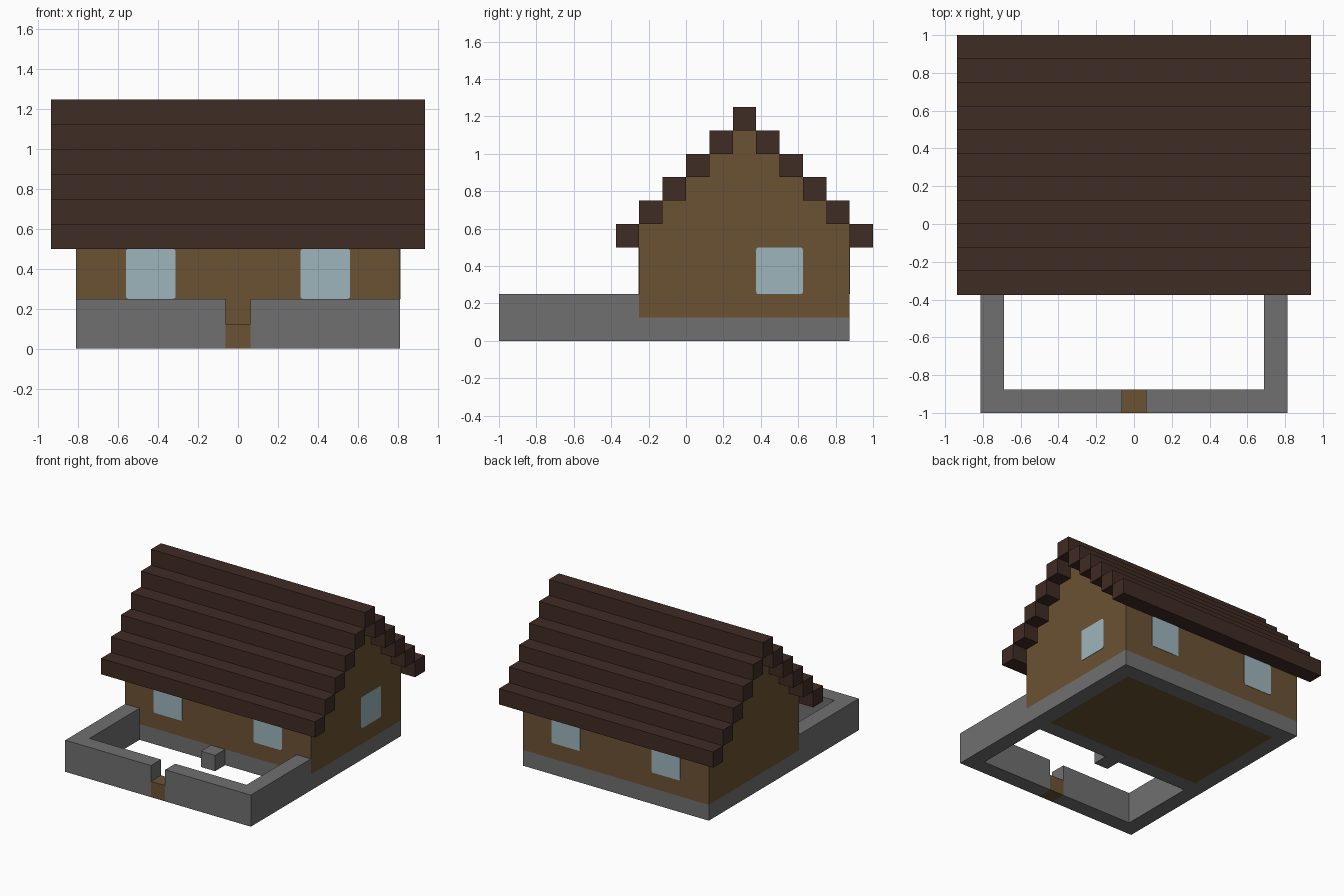
import bpy, bmesh
from math import radians
from mathutils import Matrix

U = 0.125           # block size that every part is built on
HALF = 6.5 * U      # half width of the house
FRONT, BACK = -2 * U, 7 * U
YARD = -8 * U       # front of the yard wall

cube = bpy.data.objects.get("Cube")
if cube:
    bpy.data.objects.remove(cube, do_unlink=True)


def material(name, rgb):
    m = bpy.data.materials.new(name)
    m.use_nodes = True
    m.diffuse_color = (*rgb, 1)
    bsdf = next(n for n in m.node_tree.nodes if n.type == 'BSDF_PRINCIPLED')
    bsdf.inputs["Base Color"].default_value = (*rgb, 1)
    return m


STONE = material("stone grey", (0.162, 0.162, 0.162))
WOOD = material("wall brown", (0.147, 0.084, 0.033))
ROOF = material("roof dark brown", (0.051, 0.025, 0.018))
GLASS = material("window pale blue", (0.337, 0.462, 0.497))


def finish(name, bm, mat):
    bmesh.ops.recalc_face_normals(bm, faces=bm.faces)
    mesh = bpy.data.meshes.new(name)
    bm.to_mesh(mesh)
    bm.free()
    mesh.materials.append(mat)
    obj = bpy.data.objects.new(name, mesh)
    bpy.context.collection.objects.link(obj)
    return obj


def box(name, x, y, z, mat):
    """Box from (min, max) ranges."""
    bm = bmesh.new()
    bmesh.ops.create_cube(bm, size=1)
    for v in bm.verts:
        for i, (lo, hi) in enumerate((x, y, z)):
            v.co[i] = hi if v.co[i] > 0 else lo
    return finish(name, bm, mat)


def window(name, centre, turn):
    """Thin upright pane with softened corners, facing -y before turning."""
    bm = bmesh.new()
    bmesh.ops.create_cube(bm, size=1)
    bmesh.ops.scale(bm, vec=(2 * U, 0.006, 2 * U), verts=bm.verts)
    corners = [e for e in bm.edges
               if abs(e.verts[0].co.y - e.verts[1].co.y) > 0.001]
    bmesh.ops.bevel(bm, geom=corners, offset=0.012, segments=2,
                    profile=0.5, affect='EDGES')
    bmesh.ops.transform(bm, verts=bm.verts, matrix=Matrix.Translation(centre)
                        @ Matrix.Rotation(radians(turn), 4, 'Z'))
    return finish(name, bm, GLASS)


# Foundation ring around the floor
box("foundation_front", (-HALF, HALF), (FRONT, FRONT + U), (0, U), STONE)
box("foundation_back", (-HALF, HALF), (BACK - U, BACK), (0, U), STONE)
box("floor", (U - HALF, HALF - U), (FRONT + U, BACK - U), (0, U), WOOD)
for side, s in (("left", 1), ("right", -1)):
    outer, inner = s * HALF, s * (HALF - U)
    span = (min(outer, inner), max(outer, inner))
    box("foundation_" + side, span, (FRONT + U, BACK - U), (0, U), STONE)

    # Yard wall, open at the gate
    box("yard_wall_" + side, span, (YARD + U, FRONT), (0, 2 * U), STONE)
    ends = sorted((s * U / 2, outer))
    box("yard_wall_front_" + side, ends, (YARD, YARD + U), (0, 2 * U), STONE)

    # Front and back windows
    x = s * 3.5 * U
    window("front_window_" + side, (x, FRONT, 3 * U), 0)
    window("back_window_" + side, (x, BACK, 3 * U), 180)

# Gate and doorstep
box("gate", (-U / 2, U / 2), (YARD, YARD + U), (0, U), WOOD)
box("doorstep", (-U / 2, U / 2), (FRONT - U, FRONT), (0, U), STONE)

# House body with stepped gables, extruded across the width
profile = [(FRONT, U)]
for i in range(5):
    z = (5 + i) * U
    profile += [(FRONT + i * U, z), (FRONT + (i + 1) * U, z)]
profile[-1:] = []
middle = (FRONT + BACK) / 2
profile += [(2 * middle - y, z) for y, z in reversed(profile)]
bm = bmesh.new()
face = bm.faces.new([bm.verts.new((-HALF, y, z)) for y, z in profile])
ext = bmesh.ops.extrude_face_region(bm, geom=[face])
bmesh.ops.translate(bm, vec=(2 * HALF, 0, 0),
                    verts=[g for g in ext["geom"]
                           if isinstance(g, bmesh.types.BMVert)])
finish("house_walls", bm, WOOD)
window("gable_window", (HALF, 4 * U, 3 * U), 90)

# Roof beams climbing to the ridge from both sides
for i in range(6):
    y, z = FRONT + (i - 1) * U, (4 + i) * U
    across, up = (-HALF - U, HALF + U), (z, z + U)
    if i == 5:
        box("ridge_beam", across, (y, y + U), up, ROOF)
    else:
        box("front_roof_beam", across, (y, y + U), up, ROOF)
        box("back_roof_beam", across,
            (2 * middle - y - U, 2 * middle - y), up, ROOF)
